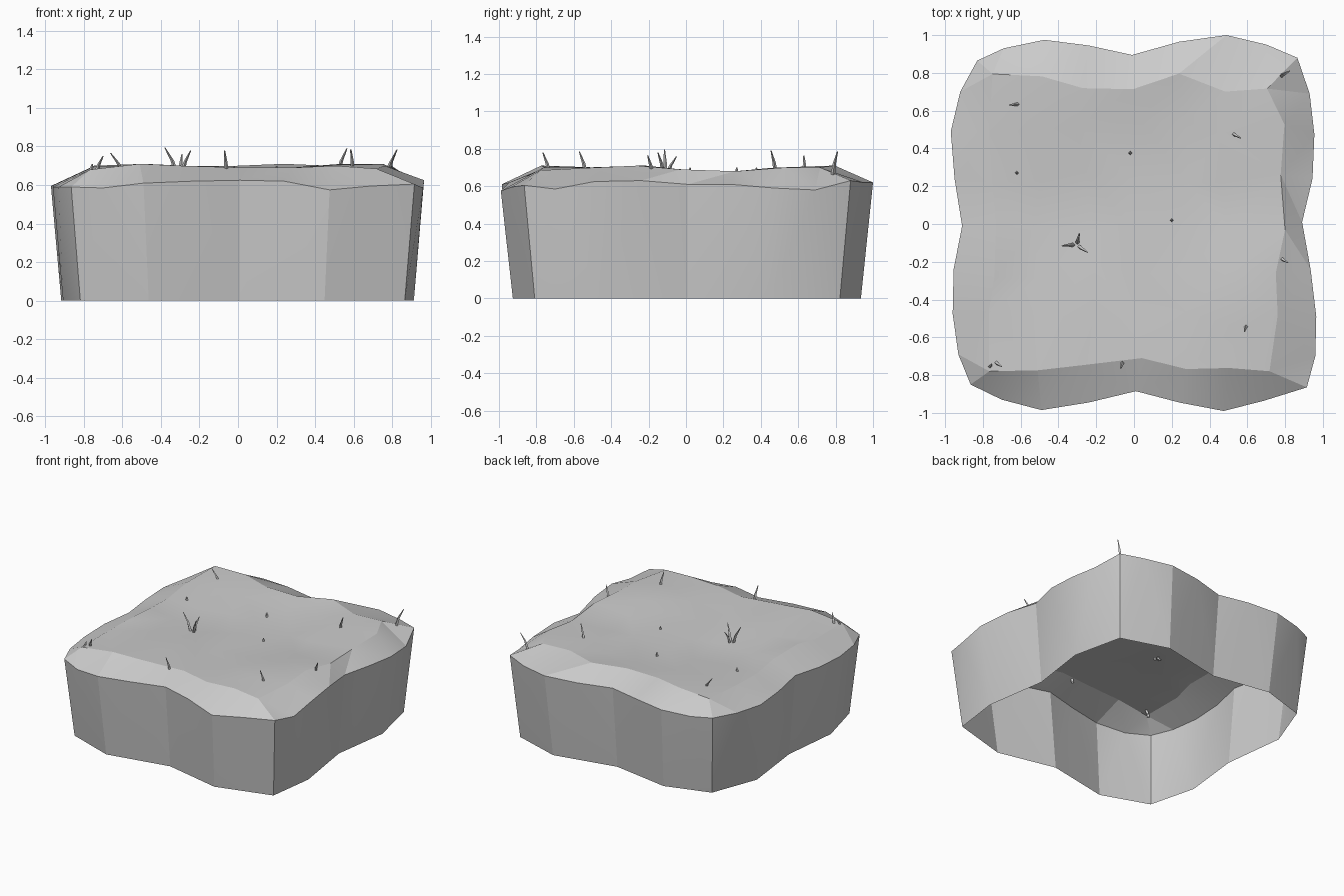
import bpy, bmesh, math, random
from mathutils import Vector, Matrix

if "Cube" in bpy.data.objects:
    bpy.data.objects.remove(bpy.data.objects["Cube"])

random.seed(4)

# Rim: along-side stations, then depth and height for each side (front, right, back, left)
T = [-.865, -.70, -.49, -.24, .01, .24, .475, .69]
DEPTH = [[.85, .93, .985, .945, .885, .945, .99, .935],
         [.915, .96, .965, .935, .89, .945, .955, .93],
         [.88, .95, 1.0, .965, .895, .945, .975, .93],
         [.83, .92, .97, .95, .91, .955, .96, .93]]
HEIGHT = [[.59, .585, .61, .62, .625, .62, .575, .595],
          [.605, .585, .625, .63, .61, .61, .59, .58],
          [.63, .62, .62, .62, .62, .62, .61, .60],
          [.60, .60, .595, .60, .61, .60, .59, .59]]
# Ground heights, front row first
STEP = [-.74, -.5, -.25, 0, .25, .5, .75]
GROUND = [[.68, .71, .70, .69, .69, .70, .685],
          [.68, .70, .69, .68, .69, .70, .70],
          [.70, .69, .68, .67, .68, .71, .71],
          [.69, .67, .66, .67, .68, .68, .69],
          [.67, .67, .67, .66, .67, .67, .68],
          [.69, .70, .69, .68, .68, .70, .70],
          [.70, .71, .70, .70, .71, .70, .70]]


def finish(name, bm, angle):
    mesh = bpy.data.meshes.new(name)
    bm.normal_update()
    bm.to_mesh(mesh)
    bm.free()
    ob = bpy.data.objects.new(name, mesh)
    bpy.context.collection.objects.link(ob)
    bpy.ops.object.select_all(action='DESELECT')
    ob.select_set(True)
    bpy.context.view_layer.objects.active = ob
    bpy.ops.object.shade_smooth_by_angle(angle=math.radians(angle))
    return ob


def rim_points():
    pts = []
    for k in range(4):
        turn = Matrix.Rotation(k * math.pi / 2, 3, 'Z')
        for t, d, z in zip(T, DEPTH[k], HEIGHT[k]):
            pts.append(turn @ Vector((t, -d, z)))
    return pts


def build_ground_block():
    bm = bmesh.new()
    pts = rim_points()
    rim = [bm.verts.new(p) for p in pts]
    # 9 x 9 grid whose border is the rim
    grid = {}
    for i in range(8):
        grid[i, 0], grid[8, i] = rim[i], rim[8 + i]
        grid[8 - i, 8], grid[0, 8 - i] = rim[16 + i], rim[24 + i]
    for j, row in enumerate(GROUND):
        for i, z in enumerate(row):
            x = STEP[i] + random.uniform(-.05, .05)
            y = STEP[j] + random.uniform(-.05, .05)
            grid[i + 1, j + 1] = bm.verts.new((x, y, z))
    top = []
    for i in range(8):
        for j in range(8):
            top.append(bm.faces.new((grid[i, j], grid[i + 1, j],
                                     grid[i + 1, j + 1], grid[i, j + 1])))
    bmesh.ops.triangulate(bm, faces=top)
    # Tapered wall with half as many points at the open bottom
    foot = [bm.verts.new((p.x * .945, p.y * .935, 0)) for p in pts[::2]]
    for i in range(16):
        a, b = foot[i], foot[(i + 1) % 16]
        t0, t1, t2 = rim[2 * i], rim[2 * i + 1], rim[(2 * i + 2) % 32]
        bm.faces.new((a, b, t1))
        bm.faces.new((a, t1, t0))
        bm.faces.new((b, t2, t1))
    return finish("ground_block", bm, 14)


def grass_blade(bm, base, tip):
    # Bent, tapering four-sided blade
    base, tip = Vector(base), Vector(tip)
    mid = base.lerp(tip, .5) + (base - tip) * Vector((.15, .15, 0))
    rings = []
    for c, r in ((base, .012), (mid, .009), (tip, .003)):
        rings.append([bm.verts.new(c + Vector((r * math.cos(a), r * math.sin(a), 0)))
                      for a in (0, math.pi / 2, math.pi, 1.5 * math.pi)])
    for lo, hi in zip(rings, rings[1:]):
        for k in range(4):
            n = (k + 1) % 4
            bm.faces.new((lo[k], lo[n], hi[n], hi[k]))
    bm.faces.new(rings[-1])


# Ground
build_ground_block()

# Grass: base x, y then tip x, y, z
BLADES = [(-.60, .635, -.66, .63, .765), (-.32, -.11, -.38, -.115, .795),
          (-.30, -.10, -.29, -.05, .76), (-.29, -.12, -.245, -.15, .78),
          (.52, .48, .565, .455, .79), (.78, .785, .825, .81, .785),
          (.775, -.18, .815, -.205, .765), (.595, -.535, .585, -.57, .785),
          (-.06, -.73, -.07, -.765, .78), (-.735, -.73, -.70, -.755, .75),
          (-.765, -.76, -.755, -.74, .71), (-.62, .27, -.62, .272, .70),
          (-.02, .375, -.02, .377, .70), (.20, .02, .20, .022, .70)]
bm = bmesh.new()
for bx, by, tx, ty, tz in BLADES:
    grass_blade(bm, (bx, by, .66), (tx, ty, tz))
finish("grass_blades", bm, 60)
